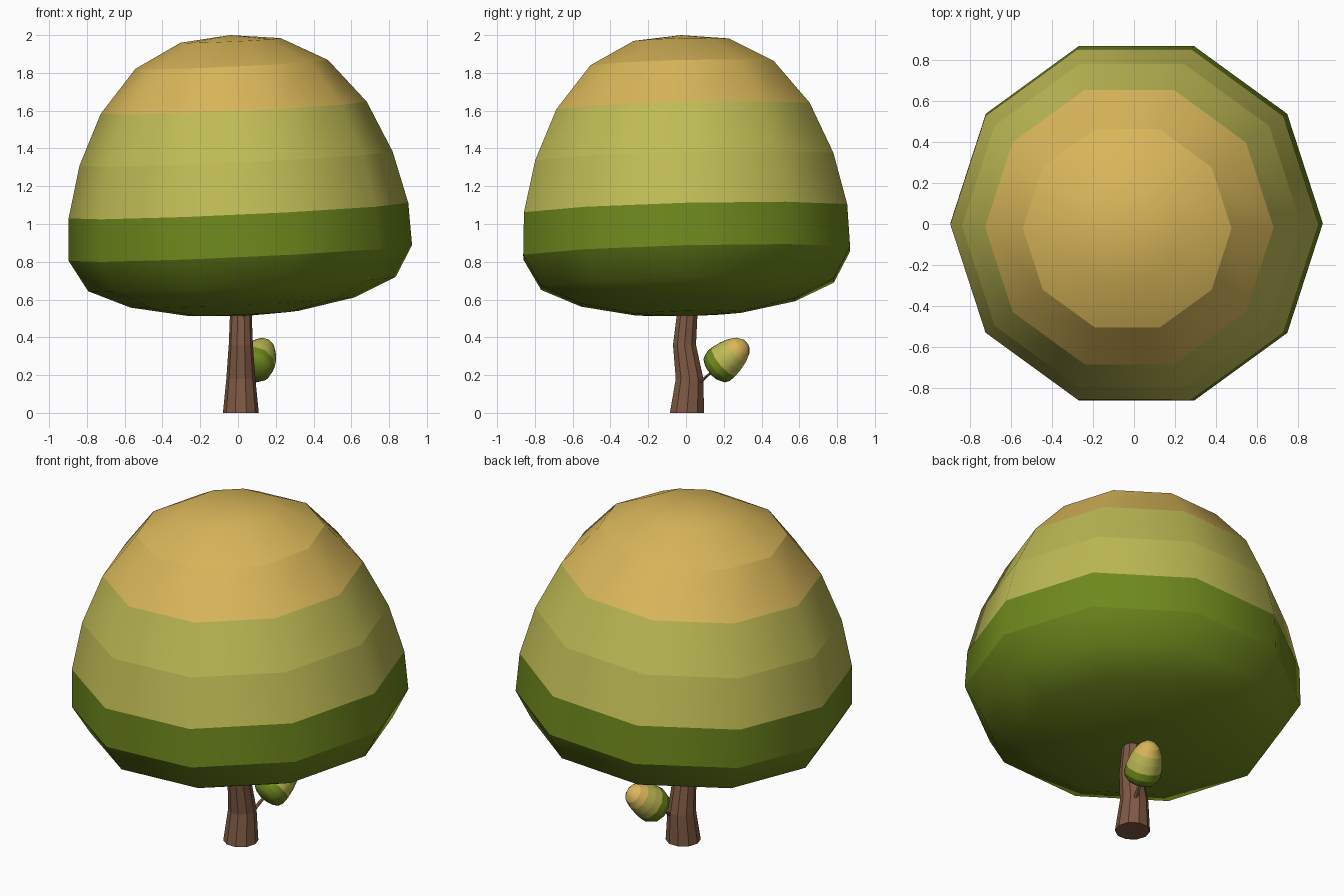
import bpy, bmesh, math
from mathutils import Vector, Matrix

if "Cube" in bpy.data.objects:
    bpy.data.objects.remove(bpy.data.objects["Cube"])

SIDES = 10


def material(name, rgb):
    m = bpy.data.materials.new(name)
    m.diffuse_color = (*rgb, 1)
    m.use_nodes = True
    m.node_tree.nodes["Principled BSDF"].inputs["Base Color"].default_value = m.diffuse_color
    return m


GREEN = material("dark_green", (0.16, 0.25, 0.012))
OLIVE = material("olive", (0.52, 0.50, 0.09))
YELLOW = material("yellow", (0.69, 0.47, 0.10))
BARK = material("bark", (0.21, 0.10, 0.055))


def add_object(name, bm, mats):
    bmesh.ops.recalc_face_normals(bm, faces=bm.faces[:])
    mesh = bpy.data.meshes.new(name)
    bm.to_mesh(mesh)
    bm.free()
    for m in mats:
        mesh.materials.append(m)
    ob = bpy.data.objects.new(name, mesh)
    bpy.context.collection.objects.link(ob)
    return ob


def bridge(bm, a, b):
    n = len(a)
    return [bm.faces.new((a[i], a[(i + 1) % n], b[(i + 1) % n], b[i])) for i in range(n)]


# Dome outline shared by the canopy and the bud: (radius, height)
DOME = [(0.295, 0.015), (0.595, 0.073), (0.815, 0.17), (0.91, 0.335), (0.90, 0.56),
        (0.83, 0.835), (0.705, 1.105), (0.51, 1.335), (0.265, 1.462)]
HEIGHT = 1.49


def dome(name, base, axis, sr, sh):
    """Banded dome turned around an axis starting at base."""
    bm = bmesh.new()
    rings = [[bm.verts.new((r * sr * math.cos(math.tau * i / SIDES),
                            r * sr * math.sin(math.tau * i / SIDES), h * sh))
              for i in range(SIDES)] for r, h in DOME]
    for pole_z, ring, mat in ((0, rings[0], 0), (HEIGHT * sh, rings[-1], 2)):
        pole = bm.verts.new((0, 0, pole_z))
        for i in range(SIDES):
            bm.faces.new((pole, ring[i], ring[(i + 1) % SIDES])).material_index = mat
    for k in range(len(rings) - 1):
        for f in bridge(bm, rings[k], rings[k + 1]):
            f.material_index = 0 if k < 4 else 1 if k < 6 else 2
    for f in bm.faces:
        f.smooth = True
    # Crisp edges between the middle bands
    for ring in rings[3:8]:
        for i in range(SIDES):
            bm.edges.get((ring[i], ring[(i + 1) % SIDES])).smooth = False
    rot = Vector((0, 0, 1)).rotation_difference(Vector(axis).normalized())
    bm.transform(Matrix.Translation(base) @ rot.to_matrix().to_4x4())
    return add_object(name, bm, [GREEN, OLIVE, YELLOW])


def tube(name, path, sides, mat):
    """Capped faceted tube through (x, y, z, radius), horizontal sections."""
    bm = bmesh.new()
    rings = [[bm.verts.new((x + r * math.cos(math.tau * i / sides),
                            y + r * math.sin(math.tau * i / sides), z))
              for i in range(sides)] for x, y, z, r in path]
    for a, b in zip(rings, rings[1:]):
        bridge(bm, a, b)
    bm.faces.new(rings[0])
    bm.faces.new(rings[-1])
    return add_object(name, bm, [mat])


# Slightly tilted canopy
dome("canopy", (0.028, 0.012, 0.512), (-0.046, -0.025, 1), 1, 1)

# Crooked trunk
tube("trunk", [(0.015, 0.005, 0, 0.095), (0.015, 0.019, 0.18, 0.077),
               (0.015, -0.008, 0.36, 0.064), (0.015, 0.005, 0.51, 0.058),
               (0.015, 0.005, 0.60, 0.056)], SIDES, BARK)

# Small bud on a twig
axis = Vector((0.30, 0.73, 0.61)).normalized()
bud_base = Vector((0.11, 0.225, 0.292)) - axis * 0.127
dome("bud", bud_base, axis, 0.11, 0.171)
end = bud_base + axis * 0.02
tube("bud_twig", [(0.045, 0.06, 0.15, 0.014), (*end, 0.010)], 6, BARK)
